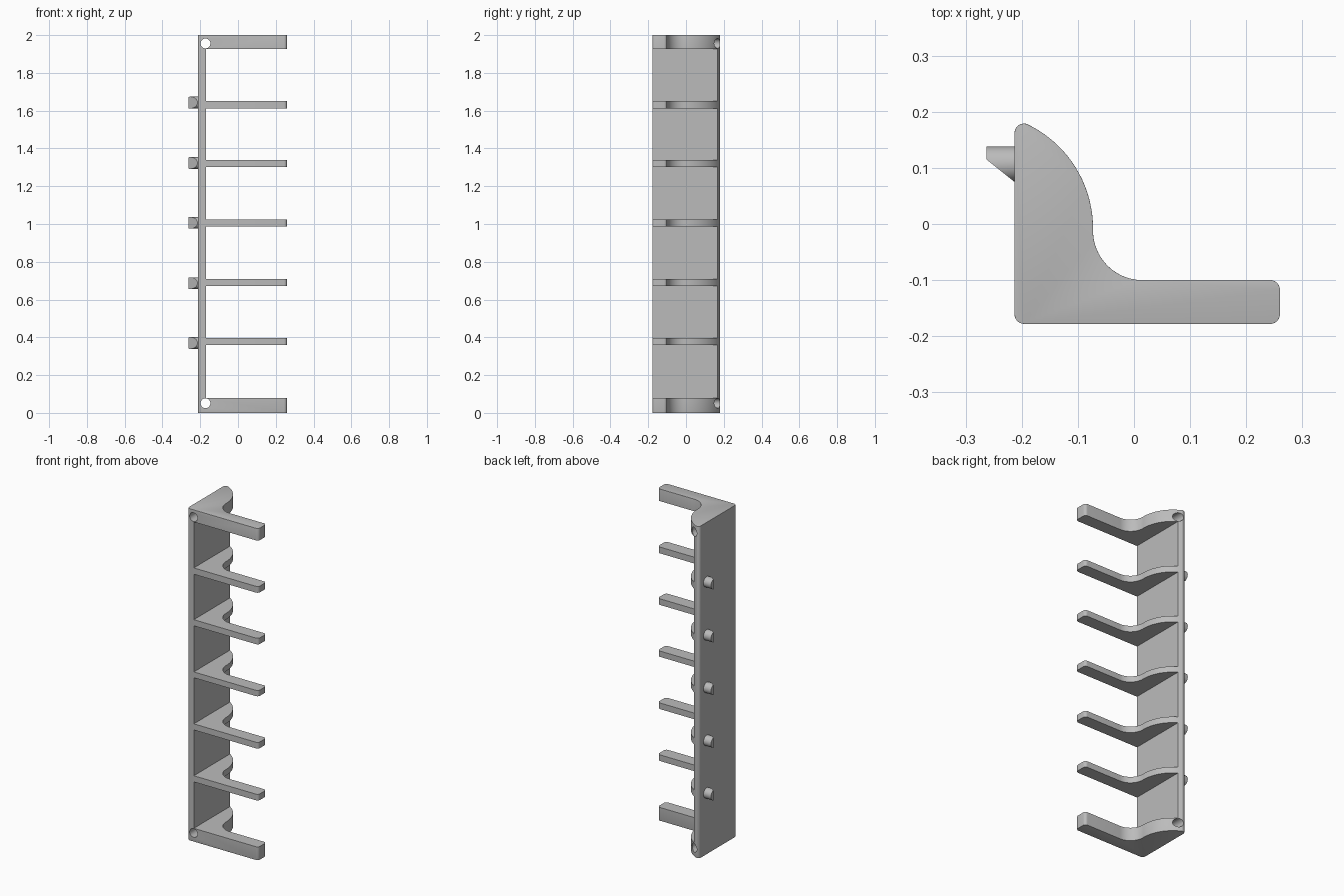
import bpy
import bmesh
from math import pi, sin, cos, radians
from mathutils import Matrix

cube = bpy.data.objects.get("Cube")
if cube:
    bpy.data.objects.remove(cube, do_unlink=True)

HEIGHT = 2.0
BACK_X, WALL_X = -0.213, -0.17
ROUND = 0.017

grey = bpy.data.materials.new("plain grey")
grey.use_nodes = True
colour = (0.5, 0.5, 0.5, 1)
grey.diffuse_color = colour
grey.node_tree.nodes["Principled BSDF"].inputs["Base Color"].default_value = colour


def arc(cx, cy, r, start, end, steps):
    angles = [radians(start + (end - start) * i / steps) for i in range(steps + 1)]
    return [(cx + r * cos(a), cy + r * sin(a)) for a in angles]


def add_object(name, bm):
    bmesh.ops.recalc_face_normals(bm, faces=bm.faces)
    mesh = bpy.data.meshes.new(name)
    bm.to_mesh(mesh)
    bm.free()
    mesh.materials.append(grey)
    obj = bpy.data.objects.new(name, mesh)
    bpy.context.collection.objects.link(obj)
    return obj


def add_box(bm, low, high):
    size = [b - a for a, b in zip(low, high)]
    middle = [(a + b) / 2 for a, b in zip(low, high)]
    bmesh.ops.create_cube(bm, size=1, matrix=Matrix.Translation(middle) @ Matrix.Diagonal((*size, 1)))


def add_cylinder(bm, centre, r, depth, axis):
    turn = Matrix.Rotation(pi / 2, 4, axis)
    bmesh.ops.create_cone(bm, cap_ends=True, segments=32, radius1=r, radius2=r,
                          depth=depth, matrix=Matrix.Translation(centre) @ turn)


def select_only(obj):
    bpy.ops.object.select_all(action="DESELECT")
    obj.select_set(True)
    bpy.context.view_layer.objects.active = obj


# Rack body: bracket outline extruded to full height
outline = (arc(BACK_X + ROUND, -0.161, ROUND, 180, 270, 6)
           + arc(0.243, -0.161, ROUND, 270, 360, 6)
           + arc(0.243, -0.117, ROUND, 0, 90, 6)
           + arc(0.015, -0.012, 0.088, 270, 180, 16)
           + arc(-0.279, -0.008, 0.206, 0, 63.9, 18)
           + arc(BACK_X + ROUND, 0.162, ROUND, 63.9, 180, 8))
bm = bmesh.new()
base = bm.faces.new([bm.verts.new((x, y, 0)) for x, y in outline])
top = bmesh.ops.extrude_face_region(bm, geom=[base])["geom"]
bmesh.ops.translate(bm, vec=(0, 0, HEIGHT), verts=[v for v in top if isinstance(v, bmesh.types.BMVert)])

# Soften the end rims, leaving the flat mounting side crisp
rims = [e for e in bm.edges
        if abs(e.verts[0].co.z - e.verts[1].co.z) < 0.001
        and max(v.co.x for v in e.verts) > BACK_X + 0.0005]
bmesh.ops.bevel(bm, geom=rims, offset=0.009, offset_type="OFFSET", segments=3,
                profile=0.5, affect="EDGES", clamp_overlap=True)
rack = add_object("rack_body", bm)

# Open bays between the shelves, and screw holes through the end shelves
bays = [(0.08, 0.36), (0.397, 0.673), (0.71, 0.988),
        (1.023, 1.301), (1.338, 1.612), (1.65, 1.927)]
bm = bmesh.new()
for low, high in bays:
    add_box(bm, (WALL_X, -1, low), (1, 1, high))
for z in (0.051, 1.956):
    add_cylinder(bm, (-0.172, 0, z), 0.026, 1, "X")
cutter = add_object("bay_cutter", bm)
cutter.hide_render = True
cut = rack.modifiers.new("bays", "BOOLEAN")
cut.operation = "DIFFERENCE"
cut.solver = "EXACT"
cut.object = cutter
select_only(rack)
bpy.ops.object.modifier_apply(modifier=cut.name)
bpy.data.objects.remove(cutter, do_unlink=True)
bpy.ops.object.shade_smooth_by_angle(angle=radians(30))

# Mounting pegs: short cylinders with a slanted front
for i, z in enumerate((0.37, 0.687, 1.006, 1.323, 1.643)):
    bm = bmesh.new()
    add_cylinder(bm, (-0.236, 0.107, z), 0.031, 0.054, "Y")
    cut_faces = bmesh.ops.bisect_plane(
        bm, geom=bm.verts[:] + bm.edges[:] + bm.faces[:],
        plane_co=(-0.263, 0.115, z), plane_no=(-0.04, -0.05, 0), clear_outer=True)
    bmesh.ops.holes_fill(bm, edges=[e for e in bm.edges if e.is_boundary], sides=0)
    peg = add_object(f"mounting_peg_{i + 1}", bm)
    select_only(peg)
    bpy.ops.object.shade_smooth_by_angle(angle=radians(30))
